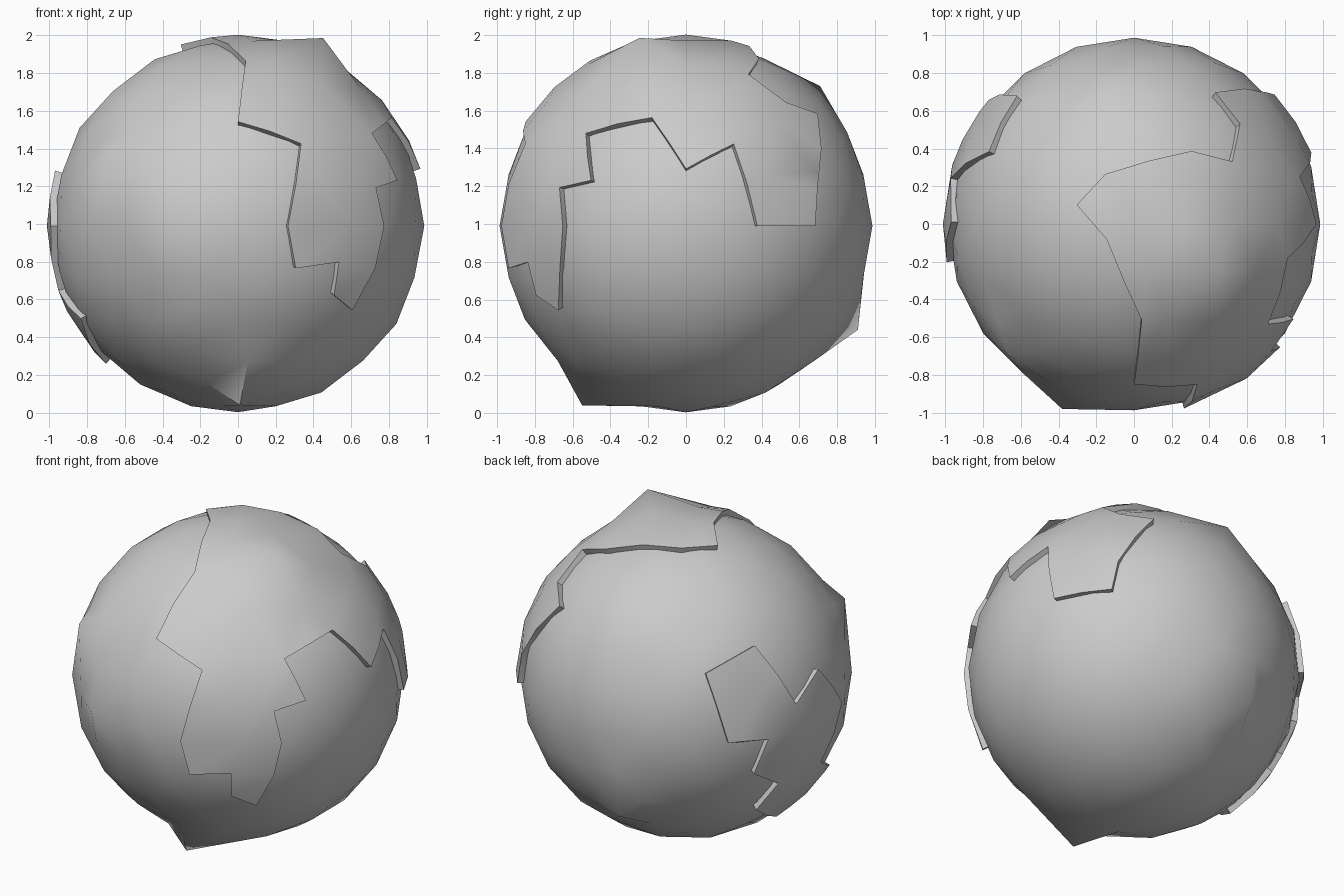
import bpy, bmesh, math
from mathutils import Vector
from mathutils.geometry import delaunay_2d_cdt

old = bpy.data.objects.get("Cube")
if old:
    bpy.data.objects.remove(old)

RADIUS = 0.987
LIFT = 1.026
CENTRE = Vector((0, 0, 0.99))

stone = bpy.data.materials.new("plain grey")
stone.use_nodes = True
grey = (0.6, 0.6, 0.6, 1)
stone.diffuse_color = grey
stone.node_tree.nodes["Principled BSDF"].inputs["Base Color"].default_value = grey


def finish(name, bm):
    """Turn a bmesh into a shaded object standing on the ground."""
    bmesh.ops.recalc_face_normals(bm, faces=bm.faces[:])
    mesh = bpy.data.meshes.new(name)
    bm.to_mesh(mesh)
    bm.free()
    mesh.materials.append(stone)
    obj = bpy.data.objects.new(name, mesh)
    obj.location = CENTRE
    bpy.context.collection.objects.link(obj)
    bpy.ops.object.select_all(action="DESELECT")
    obj.select_set(True)
    bpy.context.view_layer.objects.active = obj
    bpy.ops.object.shade_smooth_by_angle(angle=math.radians(40))
    return obj


# Globe: coarse ball with a few vertices pulled out into peaks
peaks = [(.44, -.24, .97), (-.38, -.98, .02), (.01, -.55, -.95),
         (-.15, .91, -.55), (-.67, -.69, .41), (-.13, .71, .74)]
bm = bmesh.new()
bmesh.ops.create_icosphere(bm, subdivisions=3, radius=RADIUS)
for peak in map(Vector, peaks):
    nearest = min(bm.verts, key=lambda v: v.co.angle(peak))
    nearest.co = peak
globe_points = [v.co.copy() for v in bm.verts]
finish("globe", bm)


def refine(points):
    """Normalise an outline and add a midpoint on each long edge."""
    result = []
    dirs = [Vector(p).normalized() for p in points]
    for a, b in zip(dirs, dirs[1:] + dirs[:1]):
        result.append(a)
        if a.angle(b) > 0.27:
            result.append((a + b).normalized())
    return result


def plate(name, points):
    """Raised slab that follows the globe inside a closed outline."""
    outline = refine(points)
    axis = sum(outline, Vector()).normalized()
    side = axis.orthogonal().normalized()
    up = axis.cross(side)

    def flatten(p):
        angle = p.angle(axis)
        flat = Vector((p.dot(side), p.dot(up)))
        return flat.normalized() * angle

    solid = [d * RADIUS for d in outline]
    count = len(solid)
    # Globe vertices fill the inside, unless they crowd the rim
    solid += [p for p in globe_points if p.angle(axis) < 2
              and min(p.angle(d) for d in outline) > 0.06]
    edges = [(i, (i + 1) % count) for i in range(count)]
    _, _, faces, origin, _, _ = delaunay_2d_cdt(
        [flatten(p) for p in solid], edges, [], 1, 1e-5)
    bm = bmesh.new()
    verts = [bm.verts.new(solid[o[0]] * LIFT) for o in origin]
    for face in faces:
        bm.faces.new([verts[i] for i in face])
    bmesh.ops.delete(bm, geom=[v for v in bm.verts if not v.link_faces],
                     context="VERTS")
    # Drop walls towards the centre and close the underside
    skin = bm.faces[:]
    lower = bmesh.ops.extrude_face_region(bm, geom=skin, use_keep_orig=True)
    for item in lower["geom"]:
        if isinstance(item, bmesh.types.BMVert):
            item.co *= 0.94
    finish(name, bm)


# Large slab over the front, top and right side
plate("large_plate", [
    (0, -.83, .54), (.33, -.84, .43), (.26, -.96, 0), (.30, -.92, -.22),
    (.53, -.83, -.19), (.50, -.78, -.36), (.61, -.68, -.45),
    (.72, -.66, -.22), (.76, -.64, 0), (.72, -.66, .2), (.84, -.5, .24),
    (.71, -.53, .49), (.81, -.18, .57), (.96, 0, .3), (.87, .25, .43),
    (.92, .37, 0), (.73, .67, 0), (.7, .69, .2), (.42, .68, .58),
    (.55, .52, .64), (.52, .33, .8), (.3, .38, .87), (-.15, .26, .95),
    (-.3, .1, .95), (-.14, -.08, .97), (.04, -.5, .86)])

# Smaller slab over the opposite side
plate("small_plate", [
    (-.61, .67, .42), (-.76, .38, .53), (-.96, .24, .15), (-.96, .01, .29),
    (-.98, -.2, 0), (-.94, -.04, -.34), (-.83, -.3, -.49), (-.69, .06, -.72),
    (-.75, .36, -.54), (-.88, .31, -.36), (-.84, .5, -.24),
    (-.9, .44, -.02), (-.76, .65, 0)])
